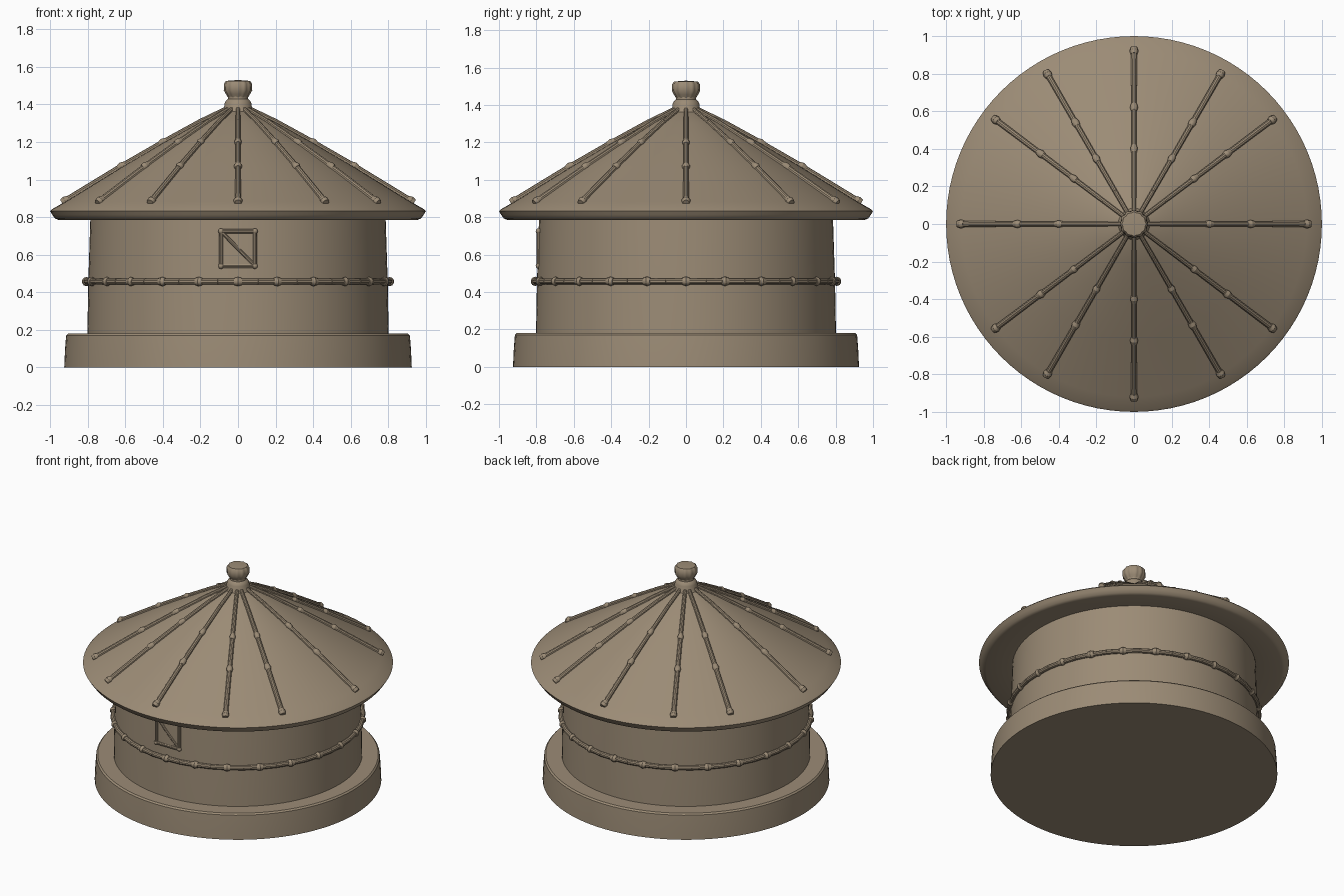
import bpy, bmesh, math
from mathutils import Vector

cube = bpy.data.objects.get("Cube")
if cube:
    bpy.data.objects.remove(cube)

clay = bpy.data.materials.new("warm_clay")
clay.use_nodes = True
clay.diffuse_color = (0.33, 0.26, 0.18, 1)
clay.node_tree.nodes["Principled BSDF"].inputs["Base Color"].default_value = clay.diffuse_color
clay.node_tree.nodes["Principled BSDF"].inputs["Roughness"].default_value = 0.9


def finish(name, bm, angle=35):
    bmesh.ops.recalc_face_normals(bm, faces=bm.faces)
    mesh = bpy.data.meshes.new(name)
    bm.to_mesh(mesh)
    bm.free()
    mesh.materials.append(clay)
    obj = bpy.data.objects.new(name, mesh)
    bpy.context.collection.objects.link(obj)
    bpy.ops.object.select_all(action="DESELECT")
    obj.select_set(True)
    bpy.context.view_layer.objects.active = obj
    bpy.ops.object.shade_smooth_by_angle(angle=math.radians(angle))
    return obj


def lathe(name, profile, steps=96):
    """Revolve (radius, height) points around the z axis."""
    bm = bmesh.new()
    verts = [bm.verts.new((r, 0, z)) for r, z in profile]
    edges = [bm.edges.new(pair) for pair in zip(verts, verts[1:])]
    bmesh.ops.spin(bm, geom=verts + edges, cent=(0, 0, 0), axis=(0, 0, 1),
                   angle=math.tau, steps=steps)
    bmesh.ops.remove_doubles(bm, verts=bm.verts, dist=0.0005)
    return finish(name, bm)


def rod(bm, a, b, r1, r2=None, sides=10):
    """Add a round pole between two points."""
    a, b = Vector(a), Vector(b)
    made = bmesh.ops.create_cone(bm, cap_ends=True, segments=sides, radius1=r1,
                                 radius2=r2 or r1, depth=(b - a).length)
    turn = (b - a).to_track_quat("Z", "Y").to_matrix()
    for v in made["verts"]:
        v.co = turn @ v.co + (a + b) / 2


def collar(bm, centre, direction, radius, half):
    """Add a bulging knot around a pole."""
    c, d = Vector(centre), Vector(direction).normalized() * half
    rod(bm, c - d, c, radius * 0.75, radius)
    rod(bm, c, c + d, radius, radius * 0.75)


def polar(r, angle, z):
    return Vector((r * math.cos(angle), r * math.sin(angle), z))


# Round masonry body
lathe("base_plinth", [(0, 0), (0.925, 0), (0.921, 0.09), (0.915, 0.17),
                      (0.905, 0.18), (0, 0.18)])
lathe("round_wall", [(0, 0.17), (0.802, 0.17), (0.797, 0.45), (0.785, 0.82), (0, 0.82)])

# Conical roof with a rolled lip
roof = [(0.05, 1.378), (0.2, 1.305), (0.4, 1.194), (0.62, 1.066), (0.92, 0.882)]
lathe("roof_cone", [(0, 1.39)] + roof + [(0.99, 0.842), (1.0, 0.832), (0.988, 0.812),
      (0.974, 0.793), (0.955, 0.785), (0.78, 0.805), (0, 0.805)])

# Roof ribs, unevenly spaced and mirrored about both axes
bm = bmesh.new()
quarter = [0, 37, 60, 90]
angles = sorted({a % 360 for q in quarter for a in (q, 180 - q, 180 + q, -q)})
for deg in angles:
    path = [polar(r, math.radians(deg), z + 0.005) for r, z in roof]
    for i, (a, b) in enumerate(zip(path, path[1:])):
        rod(bm, a, b, 0.012 + 0.001 * i, 0.013 + 0.001 * i)
    for i in (2, 3, 4):
        collar(bm, path[i], path[i] - path[i - 1], 0.02 + 0.002 * (i - 2), 0.02)
finish("roof_ribs", bm)

# Pole hoop around the wall, tied at regular knots
bm = bmesh.new()
count = 24
for i in range(count):
    a0, a1 = math.tau * i / count, math.tau * (i + 1) / count
    start, end = polar(0.806, a0, 0.457), polar(0.806, a1, 0.457)
    middle = polar(0.808, (a0 + a1) / 2, 0.457)
    rod(bm, start, middle, 0.016)
    rod(bm, middle, end, 0.016)
    collar(bm, start, polar(1, a0 + math.pi / 2, 0), 0.025, 0.02)
finish("wall_hoop", bm)

# Small framed window on the front, with a diagonal brace
bm = bmesh.new()
x, low, high, y = 0.09, 0.54, 0.725, -0.788
corners = [(-x, y, low), (x, y, low), (x, y, high), (-x, y, high)]
for i, corner in enumerate(corners):
    rod(bm, corner, corners[(i + 1) % 4], 0.012)
    joint = bmesh.ops.create_icosphere(bm, subdivisions=2, radius=0.016)
    bmesh.ops.translate(bm, verts=joint["verts"], vec=corner)
rod(bm, corners[3], corners[1], 0.01)
finish("window_frame", bm)

# Knobbed finial with a lightly fluted head
lathe("finial_neck", [(0, 1.34), (0.085, 1.36), (0.074, 1.38), (0.072, 1.405),
                      (0.064, 1.42), (0.053, 1.43), (0.053, 1.46), (0, 1.46)], 32)
head = lathe("finial_knob", [(0, 1.43), (0.05, 1.435), (0.062, 1.455), (0.073, 1.475),
                             (0.072, 1.51), (0.062, 1.525), (0, 1.53)], 48)
for v in head.data.vertices:
    flute = 1 + 0.04 * math.cos(12 * math.atan2(v.co.y, v.co.x))
    v.co.x *= flute
    v.co.y *= flute
